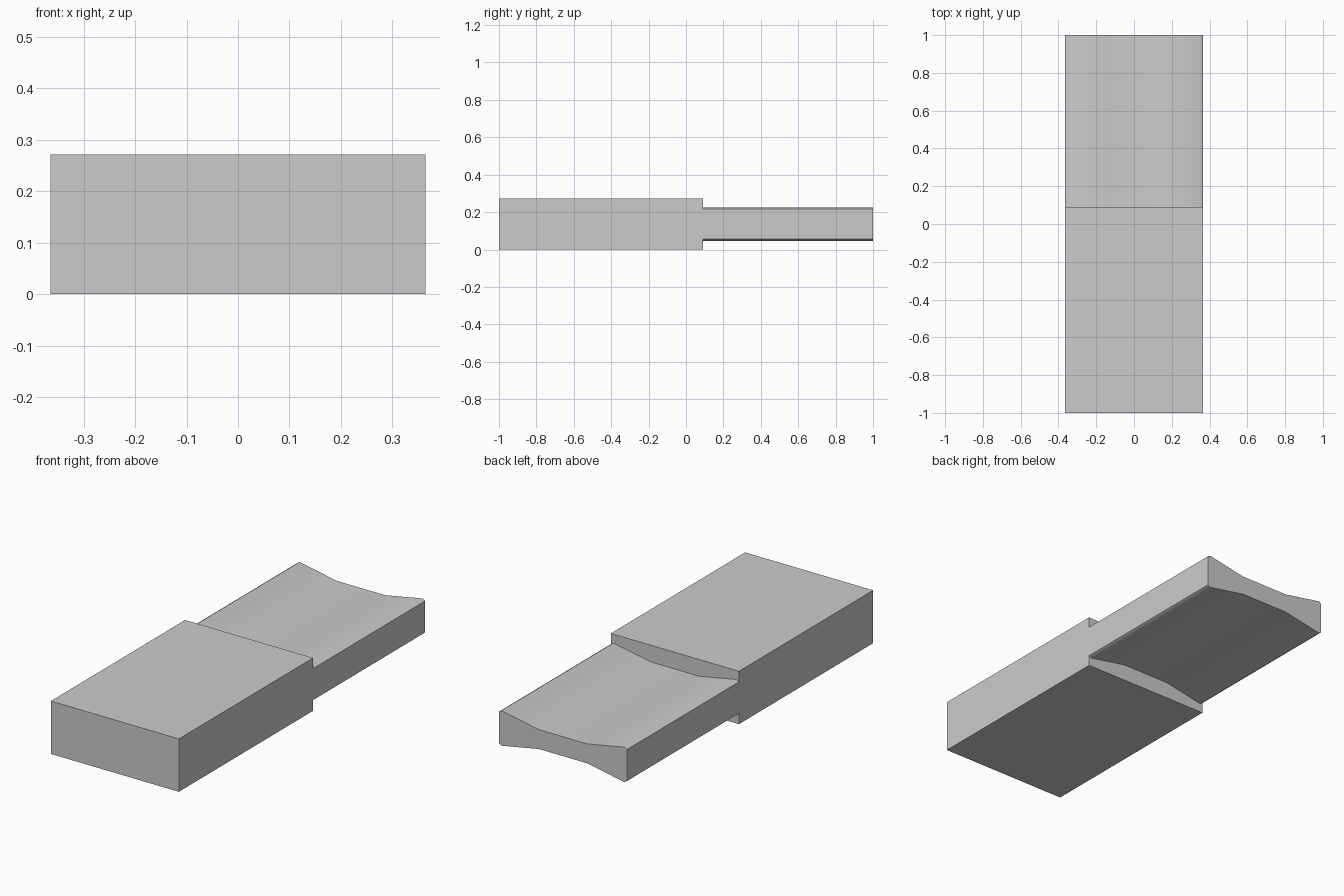
import bpy
import math

cube = bpy.data.objects.get("Cube")
if cube:
    bpy.data.objects.remove(cube, do_unlink=True)

grey = bpy.data.materials.new("plain grey")
grey.use_nodes = True
colour = (0.6, 0.6, 0.6, 1)
grey.diffuse_color = colour
grey.node_tree.nodes["Principled BSDF"].inputs["Base Color"].default_value = colour

HALF_WIDTH = 0.364
HEIGHT = 0.272
MID = HEIGHT / 2
STEP_Y = 0.09


def prism(name, profile, y0, y1):
    """Extrude an (x, z) outline along y; the outline runs anticlockwise seen from the front."""
    n = len(profile)
    verts = [(x, y, z) for y in (y0, y1) for x, z in profile]
    faces = [tuple(range(n)), tuple(reversed(range(n, 2 * n)))]
    faces += [(i, i + n, (i + 1) % n + n, (i + 1) % n) for i in range(n)]
    mesh = bpy.data.meshes.new(name)
    mesh.from_pydata(verts, [], faces)
    mesh.materials.append(grey)
    obj = bpy.data.objects.new(name, mesh)
    bpy.context.collection.objects.link(obj)
    return obj


# Thick rectangular block
block = prism("thick_block", [(-HALF_WIDTH, 0), (HALF_WIDTH, 0),
                              (HALF_WIDTH, HEIGHT), (-HALF_WIDTH, HEIGHT)], -1, STEP_Y)

# Thinner tongue, hollowed above and below: one quarter outline, mirrored twice
quarter = [(HALF_WIDTH, 0.081), (0.35, 0.09), (0.137, 0.05)]
top = quarter + [(-x, h) for x, h in reversed(quarter)]
outline = [(x, MID + h) for x, h in top] + [(-x, MID - h) for x, h in top]
tongue = prism("hollowed_tongue", outline, STEP_Y, 1)

# Soft shading across the hollows, crisp outer edges
bpy.ops.object.select_all(action="DESELECT")
tongue.select_set(True)
bpy.context.view_layer.objects.active = tongue
bpy.ops.object.shade_smooth_by_angle(angle=math.radians(50))
